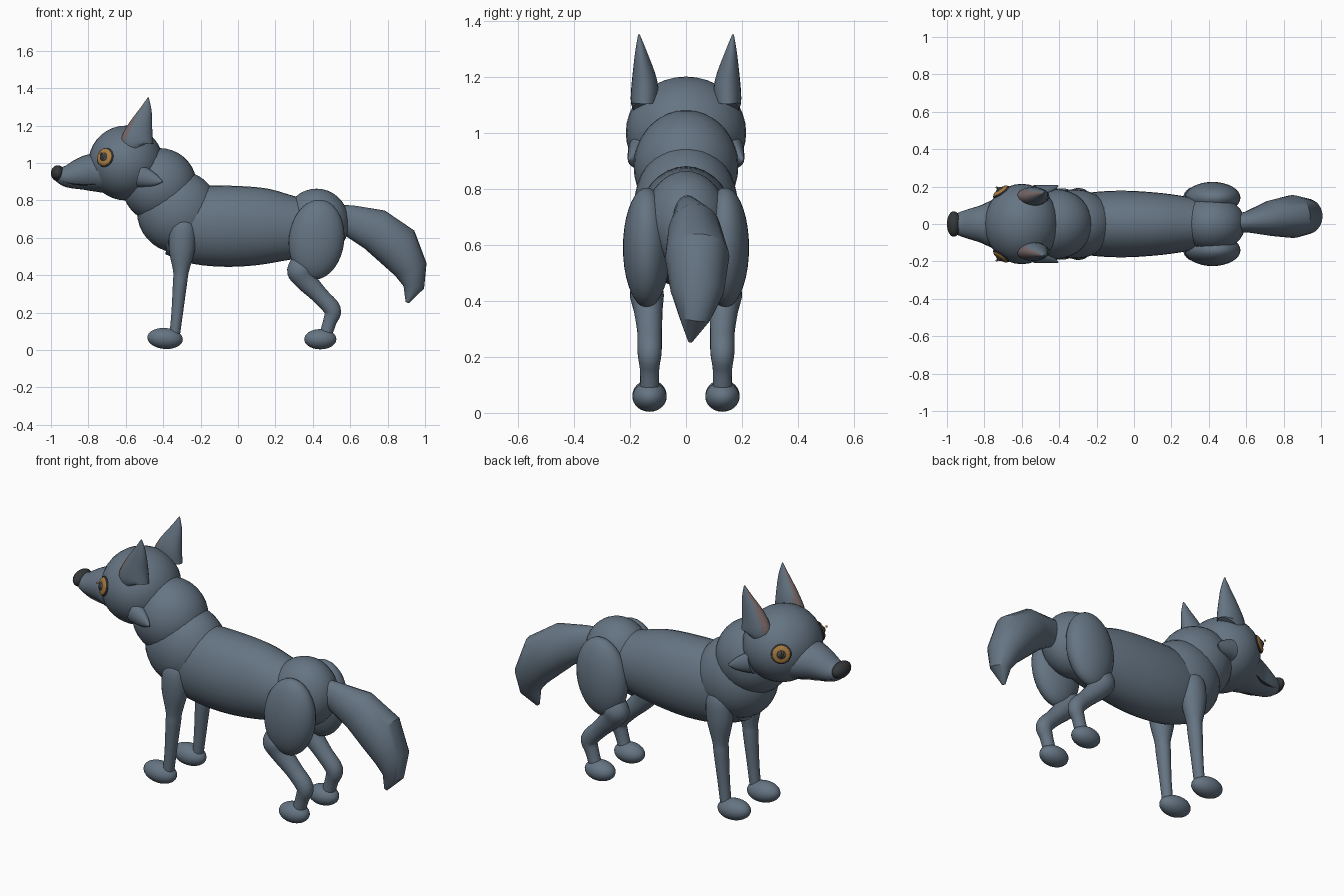
import bpy, bmesh, math
from mathutils import Vector, Matrix

cube = bpy.data.objects.get("Cube")
if cube:
    bpy.data.objects.remove(cube)


def material(name, r, g, b):
    m = bpy.data.materials.new(name)
    m.use_nodes = True
    m.diffuse_color = (r, g, b, 1)
    node = next(n for n in m.node_tree.nodes if n.type == 'BSDF_PRINCIPLED')
    node.inputs["Base Color"].default_value = (r, g, b, 1)
    return m


FUR = material("slate_fur", 0.13, 0.175, 0.225)
DARK = material("dark_grey", 0.035, 0.038, 0.042)
INNER = material("inner_ear_pink", 0.19, 0.14, 0.14)
AMBER = material("amber", 0.40, 0.20, 0.05)


def finish(name, bm, mat, angle=40):
    bmesh.ops.recalc_face_normals(bm, faces=bm.faces)
    me = bpy.data.meshes.new(name)
    bm.to_mesh(me)
    bm.free()
    me.materials.append(mat)
    me.shade_smooth()
    me.set_sharp_from_angle(angle=math.radians(angle))
    ob = bpy.data.objects.new(name, me)
    bpy.context.collection.objects.link(ob)
    return ob


def ball(name, centre, radii, mat=FUR, aim=None, pitch=0):
    """Ellipsoid, with its local z turned along aim if given."""
    bm = bmesh.new()
    bmesh.ops.create_uvsphere(bm, u_segments=32, v_segments=18, radius=1)
    turn = Matrix.Rotation(pitch, 4, 'Y')
    if aim is not None:
        turn = Vector(aim).to_track_quat('Z', 'Y').to_matrix().to_4x4()
    bm.transform(Matrix.Translation(centre) @ turn @ Matrix.Diagonal((*radii, 1)))
    return finish(name, bm, mat)


def smooth_path(rings, steps):
    """Catmull-Rom interpolation of whole rings."""
    pts = [rings[0]] + list(rings) + [rings[-1]]
    out = []
    for a, b, c, d in zip(pts, pts[1:], pts[2:], pts[3:]):
        for k in range(steps):
            t = k / steps
            out.append([0.5 * (2 * q + (r - p) * t + (2 * p - 5 * q + 4 * r - s) * t * t
                               + (3 * q - p - 3 * r + s) * t ** 3)
                        for p, q, r, s in zip(a, b, c, d)])
    return out + [list(rings[-1])]


def loft(name, rings, mat=FUR, steps=4, sides=24, flip=1, angle=40):
    """Tube through rings of x, y, z, half width, half height."""
    rings = smooth_path(rings, steps)
    bm = bmesh.new()
    loops = []
    for i, (x, y, z, w, h) in enumerate(rings):
        t = Vector(rings[min(i + 1, len(rings) - 1)][:3]) - Vector(rings[max(i - 1, 0)][:3])
        t.normalize()
        side = Vector((0, 1, 0))
        side = (side - t * side.dot(t)).normalized()
        up = t.cross(side)
        loop = []
        for k in range(sides):
            a = math.tau * k / sides
            p = Vector((x, y, z)) + side * (w * math.cos(a)) + up * (h * math.sin(a))
            p.y *= flip
            loop.append(bm.verts.new(p))
        loops.append(loop)
    for a, b in zip(loops, loops[1:]):
        for k in range(sides):
            n = (k + 1) % sides
            bm.faces.new((a[k], a[n], b[n], b[k]))
    bm.faces.new(loops[0])
    bm.faces.new(loops[-1])
    return finish(name, bm, mat, angle)


# Body
loft("torso", [(-0.36, 0, 0.69, 0.14, 0.18), (-0.22, 0, 0.67, 0.17, 0.21),
               (-0.05, 0, 0.662, 0.178, 0.217), (0.13, 0, 0.662, 0.167, 0.205),
               (0.27, 0, 0.655, 0.148, 0.175), (0.42, 0, 0.65, 0.12, 0.14)], sides=32)
ball("chest", (-0.32, 0, 0.74), (0.22, 0.185, 0.22))
ball("neck", (-0.42, 0, 0.88), (0.2, 0.187, 0.2))
ball("hips", (0.42, 0, 0.68), (0.175, 0.15, 0.183))

# Tail, drooping and a little off centre
loft("tail", [(0.50, 0, 0.70, 0.05, 0.08), (0.60, 0.01, 0.69, 0.055, 0.085),
              (0.73, 0.03, 0.645, 0.095, 0.115), (0.85, 0.04, 0.555, 0.115, 0.125),
              (0.925, 0.04, 0.43, 0.095, 0.09), (0.94, 0.03, 0.335, 0.055, 0.055),
              (0.905, 0.015, 0.255, 0.008, 0.01)], steps=1, angle=30)

# Head
ball("head", (-0.60, 0, 1.0), (0.2, 0.215, 0.2))
loft("snout", [(-0.62, 0, 0.95, 0.18, 0.125), (-0.75, 0, 0.95, 0.132, 0.105),
               (-0.82, 0, 0.945, 0.10, 0.092), (-0.90, 0, 0.93, 0.075, 0.065),
               (-0.95, 0, 0.93, 0.055, 0.045), (-0.975, 0, 0.93, 0.03, 0.025)])
ball("nose", (-0.963, 0, 0.945), (0.037, 0.068, 0.043), DARK)
loft("mouth_line", [(-0.73, 0, 0.892, 0.113, 0.004), (-0.80, 0, 0.884, 0.089, 0.005),
                    (-0.87, 0, 0.886, 0.072, 0.005), (-0.94, 0, 0.902, 0.051, 0.004)], DARK)

# Paired parts on both flanks
for s, tag in ((-1, "front"), (1, "back")):
    # Ear with a pink face turned forwards
    ear = loft("ear_" + tag, [(-0.535, 0.148, 1.085, 0.040, 0.075), (-0.54, 0.148, 1.11, 0.049, 0.088),
                              (-0.525, 0.148, 1.18, 0.046, 0.07), (-0.494, 0.16, 1.28, 0.023, 0.034),
                              (-0.48, 0.168, 1.35, 0.003, 0.003)], flip=s)
    ear.data.materials.append(INNER)
    for f in ear.data.polygons:
        if f.normal.x < -0.55 and 1.12 < f.center.z < 1.33:
            f.material_index = 1

    # Cheek tuft
    loft("cheek_tuft_" + tag, [(-0.52, 0.16, 0.93, 0.05, 0.06), (-0.45, 0.185, 0.91, 0.025, 0.035),
                               (-0.405, 0.205, 0.90, 0.003, 0.004)], flip=s)

    # Layered eye
    aim = Vector((-0.56, 0.8 * s, 0.2)).normalized()
    eye = Vector((-0.71, 0.172 * s, 1.03))
    for part, size, lift, mat in (("eye_rim", 0.052, 0.0, DARK), ("iris", 0.046, 0.006, AMBER),
                                  ("iris_ring", 0.027, 0.011, DARK), ("pupil_rim", 0.021, 0.013, AMBER),
                                  ("pupil", 0.017, 0.016, DARK)):
        ball(part + "_" + tag, eye + aim * lift, (size, size, 0.012), mat, aim)
    ball("eye_glint_" + tag, eye + aim * 0.028 + Vector((-0.008, 0, 0.015)),
         (0.006, 0.006, 0.006), AMBER)

    # Front leg
    loft("foreleg_" + tag, [(-0.29, 0.12, 0.72, 0.03, 0.04), (-0.295, 0.13, 0.65, 0.058, 0.068),
                            (-0.30, 0.13, 0.54, 0.06, 0.07), (-0.305, 0.13, 0.42, 0.043, 0.042),
                            (-0.31, 0.13, 0.36, 0.042, 0.038), (-0.325, 0.13, 0.20, 0.033, 0.031),
                            (-0.34, 0.13, 0.07, 0.03, 0.028)], flip=s)
    ball("forefoot_" + tag, (-0.39, 0.13 * s, 0.062), (0.095, 0.061, 0.056), pitch=0.08)

    # Hind leg
    ball("thigh_" + tag, (0.42, 0.14 * s, 0.59), (0.148, 0.085, 0.215), pitch=0.12)
    loft("hind_leg_" + tag, [(0.32, 0.14, 0.49, 0.035, 0.035), (0.33, 0.14, 0.43, 0.06, 0.07),
                             (0.365, 0.135, 0.37, 0.052, 0.058), (0.44, 0.13, 0.29, 0.044, 0.046),
                             (0.505, 0.13, 0.215, 0.043, 0.046), (0.49, 0.13, 0.15, 0.034, 0.036),
                             (0.465, 0.13, 0.07, 0.034, 0.034)], flip=s)
    ball("hind_foot_" + tag, (0.44, 0.13 * s, 0.058), (0.086, 0.061, 0.054))
